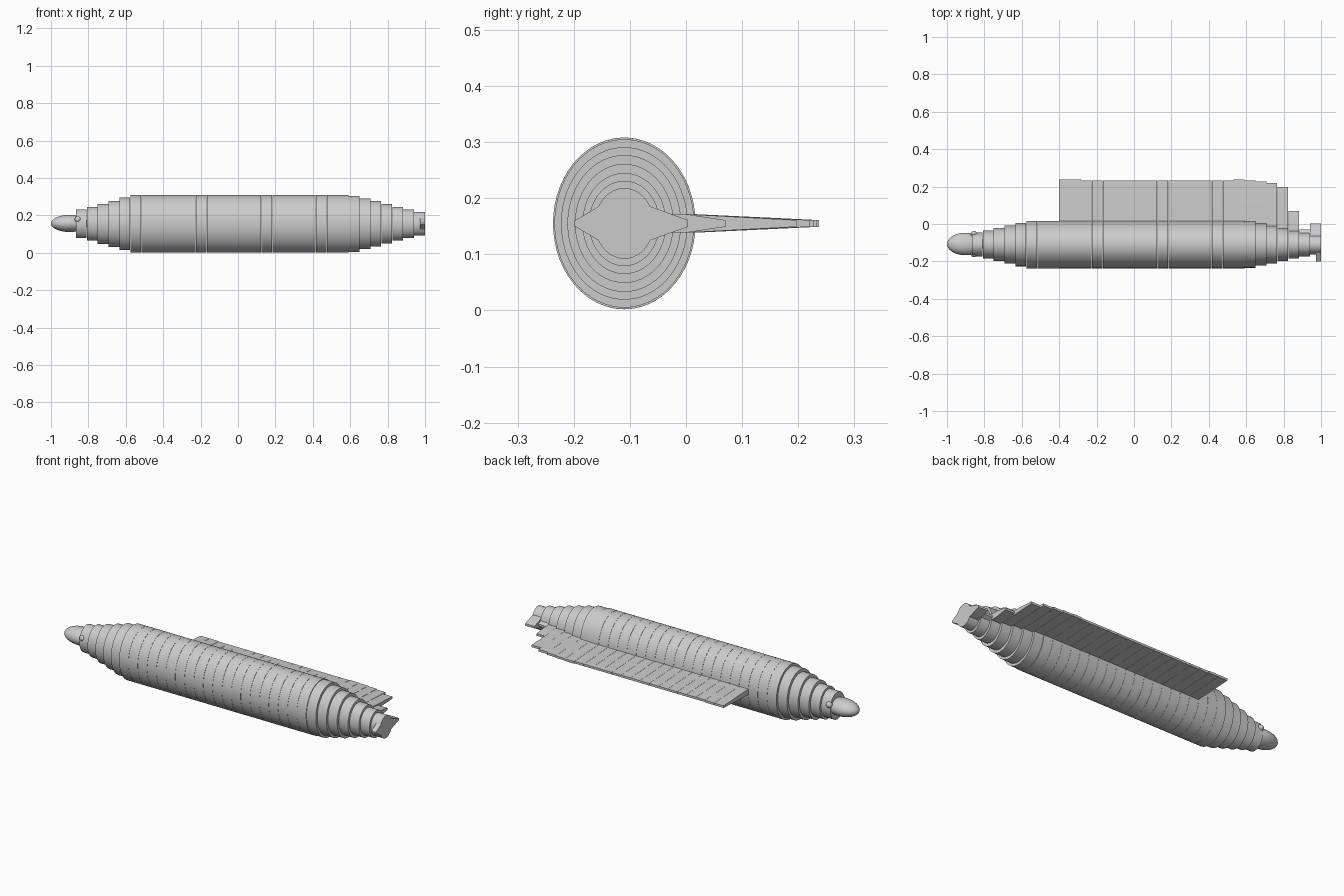
import bpy
import bmesh
import math

if "Cube" in bpy.data.objects:
    bpy.data.objects.remove(bpy.data.objects["Cube"], do_unlink=True)

grey = bpy.data.materials.new("plain grey")
grey.use_nodes = True
grey.diffuse_color = (0.6, 0.6, 0.6, 1)
grey.node_tree.nodes["Principled BSDF"].inputs["Base Color"].default_value = (0.6, 0.6, 0.6, 1)

CY, CZ = -0.11, 0.155       # body axis
START, COUNT = -0.867, 32   # first segment and number of segments
PITCH = (1 - START) / COUNT
ASPECT = 0.83               # body width / height
FULL = 0.153


def finish(obj):
    obj.data.materials.append(grey)
    bpy.ops.object.select_all(action='DESELECT')
    obj.select_set(True)
    bpy.context.view_layer.objects.active = obj
    bpy.ops.object.shade_smooth_by_angle(angle=math.radians(30))


def half_outline(radius, fin, spike):
    """Upper half of a cross-section: fin points, body arc, spike point."""
    base = fin[-1][1] if fin else 0
    barb = 0.03 if spike else 0
    a = math.asin(base / radius)
    b = math.pi - math.asin(barb / radius)
    pts = list(fin)
    for i in range(29):
        t = a + (b - a) * i / 28
        pts.append((CY + radius * ASPECT * math.cos(t), radius * math.sin(t)))
    if spike:
        pts.append((-0.2, 0.004))
    return pts


def slab(name, x0, x1, radius, fin=(), spike=False):
    upper = half_outline(radius, fin, spike)
    lower = [(y, -z) for y, z in reversed(upper) if z > 1e-5]
    bm = bmesh.new()
    face = bm.faces.new([bm.verts.new((x0, y, CZ + z)) for y, z in upper + lower])
    ext = bmesh.ops.extrude_face_region(bm, geom=[face])
    moved = [v for v in ext["geom"] if isinstance(v, bmesh.types.BMVert)]
    bmesh.ops.translate(bm, verts=moved, vec=(x1 - x0, 0, 0))
    if not any(f.calc_center_median().x < x0 + 1e-5 for f in bm.faces):
        bm.faces.new([v for v in bm.verts if v not in moved])
    bmesh.ops.recalc_face_normals(bm, faces=bm.faces)
    mesh = bpy.data.meshes.new(name)
    bm.to_mesh(mesh)
    bm.free()
    obj = bpy.data.objects.new(name, mesh)
    bpy.context.collection.objects.link(obj)
    finish(obj)


def ellipsoid(name, loc, size):
    bpy.ops.mesh.primitive_uv_sphere_add(segments=32, ring_count=20, location=loc)
    obj = bpy.context.object
    obj.name = name
    obj.scale = size
    finish(obj)


# Body segments, stepped at both ends, with the side fin
front_radii = [0.077, 0.09, 0.107, 0.123, 0.14]
rear_radii = [0.150, 0.136, 0.122, 0.106, 0.09, 0.076]
rear_tips = [0.233, 0.228, 0.22, 0.197, 0.07, -0.03]
middle = COUNT - 1 - len(front_radii) - len(rear_radii)
radii = front_radii + [FULL] * middle + rear_radii
for i, radius in enumerate(radii):
    x = START + i * PITCH
    fin = []
    if i >= 8:
        k = i - (COUNT - 1 - len(rear_tips))
        tip = rear_tips[k] if k >= 0 else (0.237 if i < 10 or i == 24 else 0.233)
        fin = [(tip, 0.006)]
        if tip > 0.03:
            fin.append((max(0.0, CY + radius * ASPECT), 0.0165))
        else:
            fin.append((CY + radius * ASPECT, 0.017))
    slab(f"body_segment_{i + 1:02d}", x, x + PITCH * 0.985, radius, fin)

# Tail segment: fin over its whole length, barb on the rear half
tail_fin = [(0.004, 0.006), (-0.03, 0.018), (-0.063, 0.03)]
slab("tail_segment", 1 - PITCH, 0.972, 0.063, tail_fin)
slab("tail_barb_segment", 0.972, 1.0, 0.063, tail_fin, True)

# Head and eyes
ellipsoid("head", (-0.9, -0.107, CZ + 0.002), (0.1, 0.06, 0.046))
for side, name in ((-1, "front_eye"), (1, "back_eye")):
    ellipsoid(name, (-0.856, -0.107 + side * 0.053, 0.178), (0.017,) * 3)
